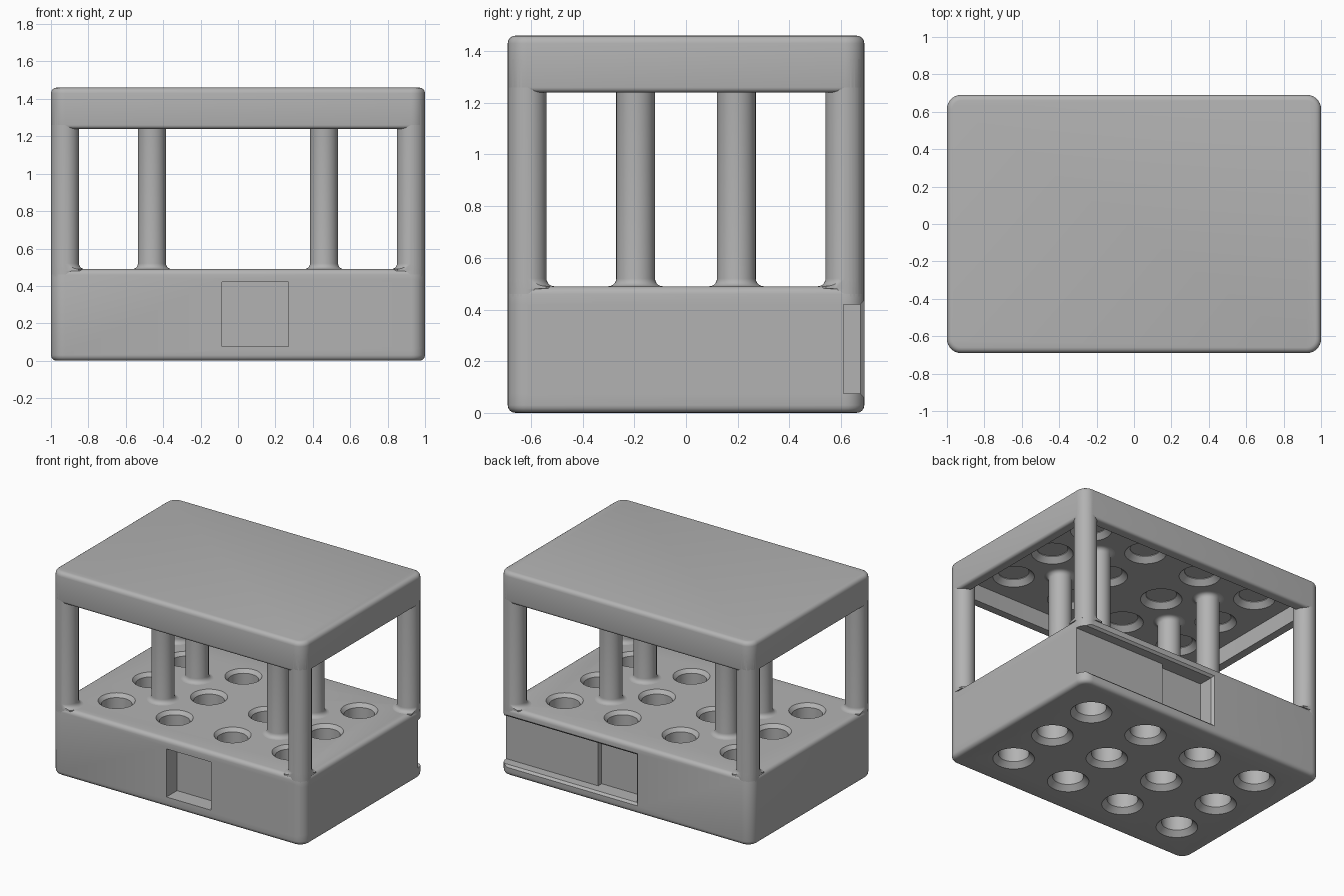
import bpy, bmesh, math
from mathutils import Vector

cube = bpy.data.objects.get("Cube")
if cube:
    bpy.data.objects.remove(cube, do_unlink=True)

HX, HY = 1.0, 0.69            # half width and depth
BASE_TOP, LID_LOW, LID_FLOOR, TOP = 0.49, 1.24, 1.36, 1.46
R = 0.075                     # column and corner radius

GREY = (0.45, 0.45, 0.45, 1)
mat = bpy.data.materials.new("plain grey")
mat.use_nodes = True
mat.diffuse_color = GREY
mat.node_tree.nodes["Principled BSDF"].inputs["Base Color"].default_value = GREY


def make(name, bm):
    bmesh.ops.recalc_face_normals(bm, faces=bm.faces)
    mesh = bpy.data.meshes.new(name)
    bm.to_mesh(mesh)
    bm.free()
    mesh.materials.append(mat)
    ob = bpy.data.objects.new(name, mesh)
    bpy.context.collection.objects.link(ob)
    return ob


def select(ob):
    bpy.ops.object.select_all(action='DESELECT')
    ob.select_set(True)
    bpy.context.view_layer.objects.active = ob


def boolean(ob, cutter, operation='DIFFERENCE'):
    mod = ob.modifiers.new("cut", 'BOOLEAN')
    mod.object, mod.operation, mod.solver = cutter, operation, 'EXACT'
    select(ob)
    bpy.ops.object.modifier_apply(modifier=mod.name)
    bpy.data.objects.remove(cutter, do_unlink=True)


def smooth(ob):
    select(ob)
    bpy.ops.object.shade_smooth_by_angle(angle=math.radians(35))


def rounded_box(name, hx, hy, z0, z1, corner, low=0, high=0):
    """Box with round upright corners and filleted lower and upper rims."""
    bm = bmesh.new()
    bmesh.ops.create_cube(bm, size=1)
    for v in bm.verts:
        v.co = (v.co.x * 2 * hx, v.co.y * 2 * hy, z1 if v.co.z > 0 else z0)
    upright = [e for e in bm.edges if abs(e.verts[0].co.z - e.verts[1].co.z) > 0.01]
    bmesh.ops.bevel(bm, geom=upright, offset=corner, segments=8, profile=0.5, affect='EDGES')
    for z, radius in ((z0, low), (z1, high)):
        if radius:
            rim = [e for e in bm.edges if all(abs(v.co.z - z) < 1e-4 for v in e.verts)]
            bmesh.ops.bevel(bm, geom=rim, offset=radius, segments=4, profile=0.5, affect='EDGES')
    return make(name, bm)


def lathe(bm, x, y, profile, sides=40):
    """Closed solid of revolution from (radius, z) pairs."""
    rings = []
    for r, z in profile:
        rings.append([bm.verts.new((x + r * math.cos(i * math.tau / sides),
                                    y + r * math.sin(i * math.tau / sides), z))
                      for i in range(sides)])
    for a, b in zip(rings, rings[1:]):
        for i in range(sides):
            j = (i + 1) % sides
            bm.faces.new((a[i], a[j], b[j], b[i]))
    bm.faces.new(rings[0])
    bm.faces.new(rings[-1])


def hole_grid(name, profile):
    bm = bmesh.new()
    for i in range(4):
        for j in range(3):
            lathe(bm, 0.46 * (i - 1.5), 0.39 * (j - 1), profile)
    return make(name, bm)


def slot_cutter(side, x0, x1, z0, z1, inner, flare=0.0, outer=0.75):
    """Block cut into the front or back wall, optionally flared outward."""
    bm = bmesh.new()
    bmesh.ops.create_cube(bm, size=1)
    for v in bm.verts:
        out = v.co.y > 0
        f = flare if out else 0
        v.co = Vector((x1 if v.co.x > 0 else x0 - f,
                       side * (outer if out else inner),
                       z1 + f if v.co.z > 0 else z0 - f))
    return make("slot_cutter", bm)


# Base block with through holes
base = rounded_box("base", HX, HY, 0, BASE_TOP, R, 0.03, 0.03)
boolean(base, hole_grid("hole_cutter", [
    (0.145, -0.01), (0.10, 0.035), (0.10, BASE_TOP - 0.025), (0.13, BASE_TOP + 0.01)]))

# Side slots, open at the left end, with a deeper pocket and a flared mouth
for side in (-1, 1):
    boolean(base, slot_cutter(side, -0.085, 1.1, 0.075, 0.42, 0.61))
    boolean(base, slot_cutter(side, -0.085, 0.27, 0.075, 0.42, 0.57))
    boolean(base, slot_cutter(side, -0.085, 1.1, 0.075, 0.42, HY - 0.015, 0.03, HY + 0.015))
smooth(base)

# Lid, hollow underneath with shallow round sockets
lid = rounded_box("lid", HX, HY, LID_LOW, TOP, R, 0.02, 0.03)
boolean(lid, rounded_box("recess_cutter", HX - 0.07, HY - 0.07, LID_LOW - 0.1, LID_FLOOR, 0.03))
boolean(lid, hole_grid("socket_cutter", [
    (0.145, LID_FLOOR - 0.01), (0.10, LID_FLOOR + 0.035), (0.10, LID_FLOOR + 0.04)]))
smooth(lid)


def flare(z, direction, size=0.03, steps=5):
    """Concave foot profile, widest at z."""
    angles = [k * math.pi / 2 / steps for k in range(steps + 1)]
    return [(R + size * (1 - math.sin(a)), z + direction * size * (1 - math.cos(a)))
            for a in angles]


foot = flare(BASE_TOP, 1)
head = flare(LID_FLOOR, -1)[::-1]

# Inner columns with a fillet at both ends
for x, nx in ((-0.46, "right"), (0.46, "left")):
    for y, ny in ((-0.195, "front"), (0.195, "back")):
        bm = bmesh.new()
        lathe(bm, x, y, [(R + 0.03, BASE_TOP - 0.01)] + foot + head + [(R + 0.03, LID_FLOOR + 0.01)])
        smooth(make(f"{ny}_{nx}_column", bm))

# Corner posts, flush with the outer corners, with feet trimmed to the footprint
for sx, nx in ((-1, "right"), (1, "left")):
    for sy, ny in ((-1, "front"), (1, "back")):
        bm = bmesh.new()
        lathe(bm, sx * (HX - R), sy * (HY - R),
              [(R, 0.45), (R, BASE_TOP - 0.01), (R + 0.03, BASE_TOP - 0.009)] + foot
              + [(R, LID_FLOOR + 0.01)])
        post = make(f"{ny}_{nx}_post", bm)
        boolean(post, rounded_box("trim", HX, HY, 0.2, 1.45, R), 'INTERSECT')
        smooth(post)
